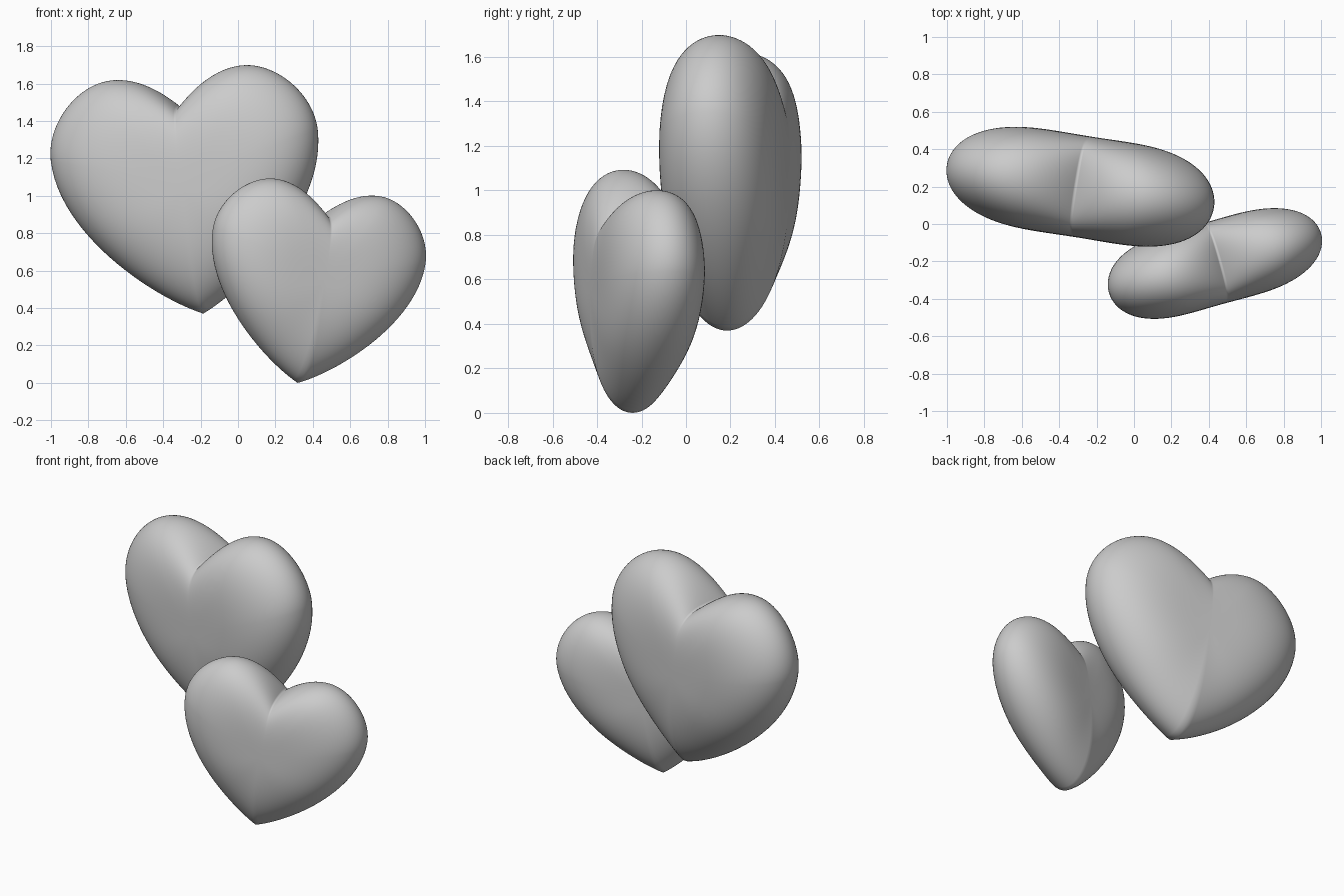
import bpy
import bmesh
import math
from mathutils import Vector
from mathutils.geometry import interpolate_bezier

cube = bpy.data.objects.get("Cube")
if cube:
    bpy.data.objects.remove(cube, do_unlink=True)

grey = bpy.data.materials.new("light_grey")
grey.use_nodes = True
colour = (0.6, 0.6, 0.6, 1)
grey.diffuse_color = colour
grey.node_tree.nodes["Principled BSDF"].inputs["Base Color"].default_value = colour

# Half outline in x, z: cleft, lobe top, side, tip, with Bezier handles
HALF = [
    ((0, 0.905), (0.07, 0.98), (0.17, 1.057), (0.29, 1.057)),
    ((0.29, 1.057), (0.44, 1.057), (0.592, 0.9), (0.592, 0.74)),
    ((0.592, 0.74), (0.592, 0.42), (0.22, 0.1), (0, 0)),
]
CENTRE = Vector((0, 0.57))
HALF_DEPTH = 0.222
RINGS = 28


def heart_outline():
    right = []
    for segment in HALF:
        points = interpolate_bezier(*[Vector((x, z, 0)) for x, z in segment], 25)
        right += [p.xy for p in points[:-1]]
    right.append(Vector((0, 0)))
    left = [Vector((-p.x, p.y)) for p in reversed(right[1:-1])]
    return [p - CENTRE for p in right + left]


def ring_points(outline, s, side):
    """Scaled outline whose cleft fills in towards the middle."""
    for p in outline:
        fill = 0.15 * max(0, 1 - abs(p.x) / 0.3) ** 2 if p.y > 0 else 0
        q = s * (p + Vector((0, fill * (1 - s ** 1.5)))) + CENTRE
        # Rounder towards the tip and the lobe tops, fuller at the sides
        rise = p.normalized().y
        power = 3.7 - 1.3 * max(0, -rise) ** 3 - 0.7 * max(0, rise) ** 2
        lobe = 1 + 0.03 * q.y * math.sin(math.pi * min(1, abs(q.x) / 0.6)) ** 2
        depth = HALF_DEPTH * lobe * math.sqrt(max(0, 1 - s ** power))
        yield Vector((q.x, side * depth, q.y))


def puffy_heart(name, tip, roll, yaw, size):
    outline = heart_outline()
    bm = bmesh.new()
    # Rings run from the front middle, over the rim, to the back middle
    rings = []
    for i in range(1, 2 * RINGS):
        angle = math.pi * i / (2 * RINGS)
        side = -1 if i <= RINGS else 1
        rings.append([bm.verts.new(p) for p in ring_points(outline, math.sin(angle), side)])
    n = len(outline)
    for a, b in zip(rings, rings[1:]):
        for j in range(n):
            k = (j + 1) % n
            bm.faces.new((a[j], a[k], b[k], b[j]))
    for ring, side in ((rings[0], -1), (rings[-1], 1)):
        pole = bm.verts.new((CENTRE.x, side * HALF_DEPTH, CENTRE.y))
        for j in range(n):
            bm.faces.new((pole, ring[j], ring[(j + 1) % n]))
    bmesh.ops.recalc_face_normals(bm, faces=bm.faces)
    for face in bm.faces:
        face.smooth = True

    mesh = bpy.data.meshes.new(name)
    bm.to_mesh(mesh)
    bm.free()
    mesh.materials.append(grey)
    heart = bpy.data.objects.new(name, mesh)
    heart.location = tip
    heart.rotation_euler = (0, math.radians(roll), math.radians(yaw))
    heart.scale = (size, size, size)
    bpy.context.collection.objects.link(heart)


puffy_heart("large_heart", (-0.186, 0.185, 0.37), -6.5, -9, 1.225)
puffy_heart("small_heart", (0.32, -0.24, 0), 9.2, 15.5, 1)
